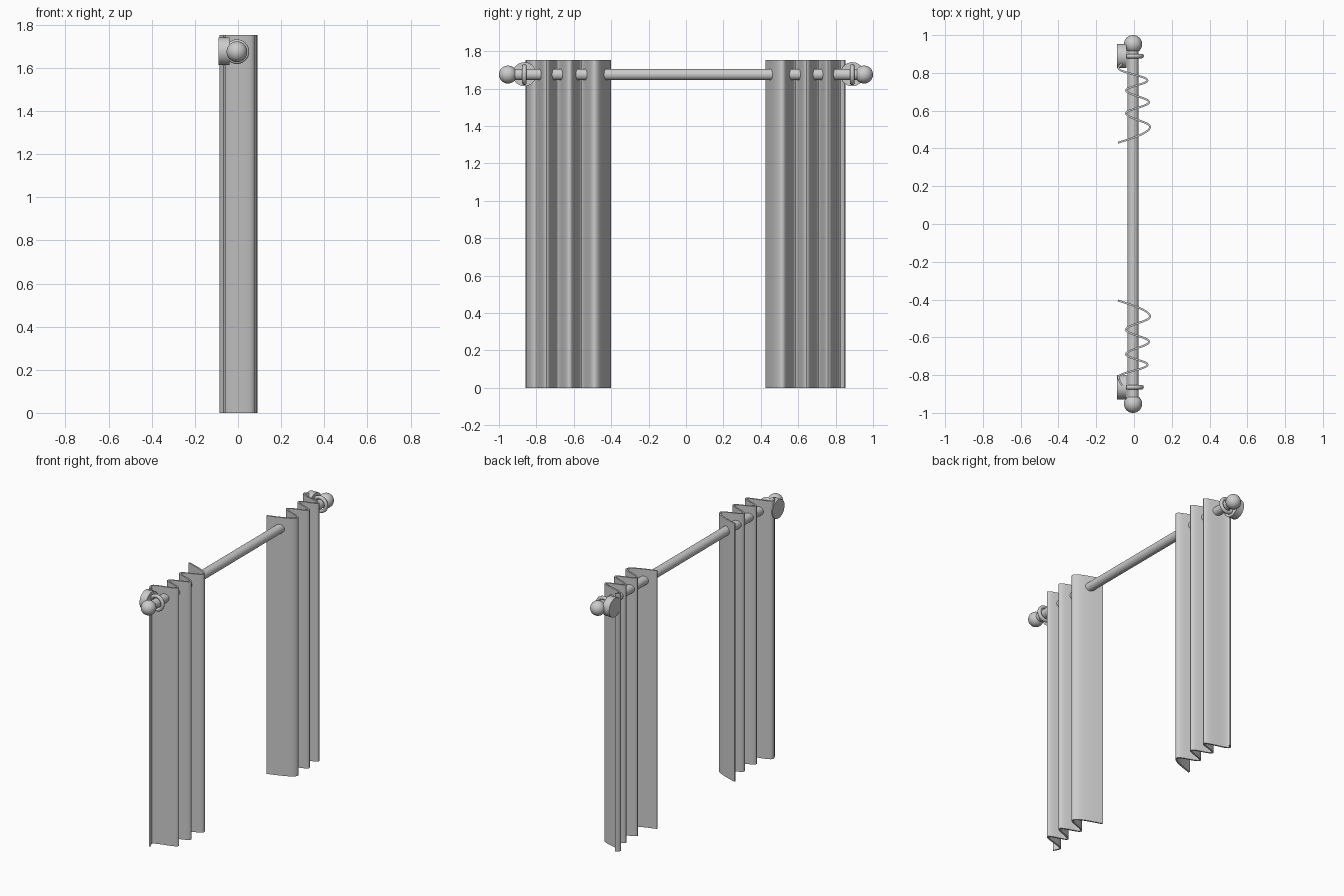
import bpy, bmesh, math

if "Cube" in bpy.data.objects:
    bpy.data.objects.remove(bpy.data.objects["Cube"])

ROD_X, ROD_Z = -0.005, 1.675


def finish(name):
    ob = bpy.context.object
    ob.name = name
    bpy.ops.object.shade_smooth_by_angle(angle=math.radians(40))
    return ob


def cylinder(name, r, depth, loc, rot):
    bpy.ops.mesh.primitive_cylinder_add(vertices=48, radius=r, depth=depth, location=loc, rotation=rot)
    return finish(name)


def curtain(name, folds, height=1.752, steps=12):
    # smooth wave through the fold turning points (x, y)
    path = []
    last = len(folds) - 2
    for i, ((x0, y0), (x1, y1)) in enumerate(zip(folds, folds[1:])):
        for k in range(steps):
            t = k / steps
            # free inner edge runs straight into the first fold
            e = math.sin(t * math.pi / 2) if i == 0 else (1 - math.cos(math.pi * t)) / 2
            if i == last:
                e = 1 - math.cos(t * math.pi / 2)
            path.append((x0 + (x1 - x0) * e, y0 + (y1 - y0) * t))
    path.append(folds[-1])
    bm = bmesh.new()
    rows = [[bm.verts.new((x, y, z)) for x, y in path] for z in (0, height)]
    for a, b, c, d in zip(rows[0], rows[0][1:], rows[1][1:], rows[1]):
        bm.faces.new((a, b, c, d))
    me = bpy.data.meshes.new(name)
    bm.to_mesh(me)
    bm.free()
    ob = bpy.data.objects.new(name, me)
    bpy.context.collection.objects.link(ob)
    mod = ob.modifiers.new("thickness", 'SOLIDIFY')
    mod.thickness = 0.01
    mod.offset = 0
    bpy.context.view_layer.objects.active = ob
    ob.select_set(True)
    bpy.ops.object.modifier_apply(modifier=mod.name)
    finish(name)
    ob.select_set(False)


# rod
cylinder("rod", 0.03, 1.86, (ROD_X, 0, ROD_Z), (math.pi / 2, 0, 0))

for side, y_bracket, label in ((-1, -0.864, "front"), (1, 0.889, "back")):
    # ball finial
    bpy.ops.mesh.primitive_uv_sphere_add(segments=40, ring_count=24, radius=0.048,
                                         location=(ROD_X, side * 0.952, ROD_Z),
                                         rotation=(math.pi / 2, 0, 0))
    finish(label + "_finial")
    # wall plate and ring holding the rod
    cylinder(label + "_wall_plate", 0.064, 0.05, (-0.065, y_bracket, ROD_Z + 0.002), (0, math.pi / 2, 0))
    bpy.ops.mesh.primitive_torus_add(major_radius=0.045, minor_radius=0.012, major_segments=48,
                                     minor_segments=16, location=(ROD_X, y_bracket, ROD_Z),
                                     rotation=(math.pi / 2, 0, 0))
    finish(label + "_bracket_ring")

bpy.ops.object.select_all(action='DESELECT')

# gathered curtains, listed from the free inner edge outward
curtain("front_curtain", [(-0.085, -0.405), (0.085, -0.49), (-0.042, -0.56), (0.08, -0.623),
                          (-0.042, -0.69), (0.072, -0.745), (-0.082, -0.81), (-0.062, -0.855)])
curtain("back_curtain", [(-0.085, 0.43), (0.085, 0.515), (-0.042, 0.585), (0.08, 0.645),
                         (-0.042, 0.708), (0.072, 0.76), (-0.082, 0.825), (-0.062, 0.85)])
